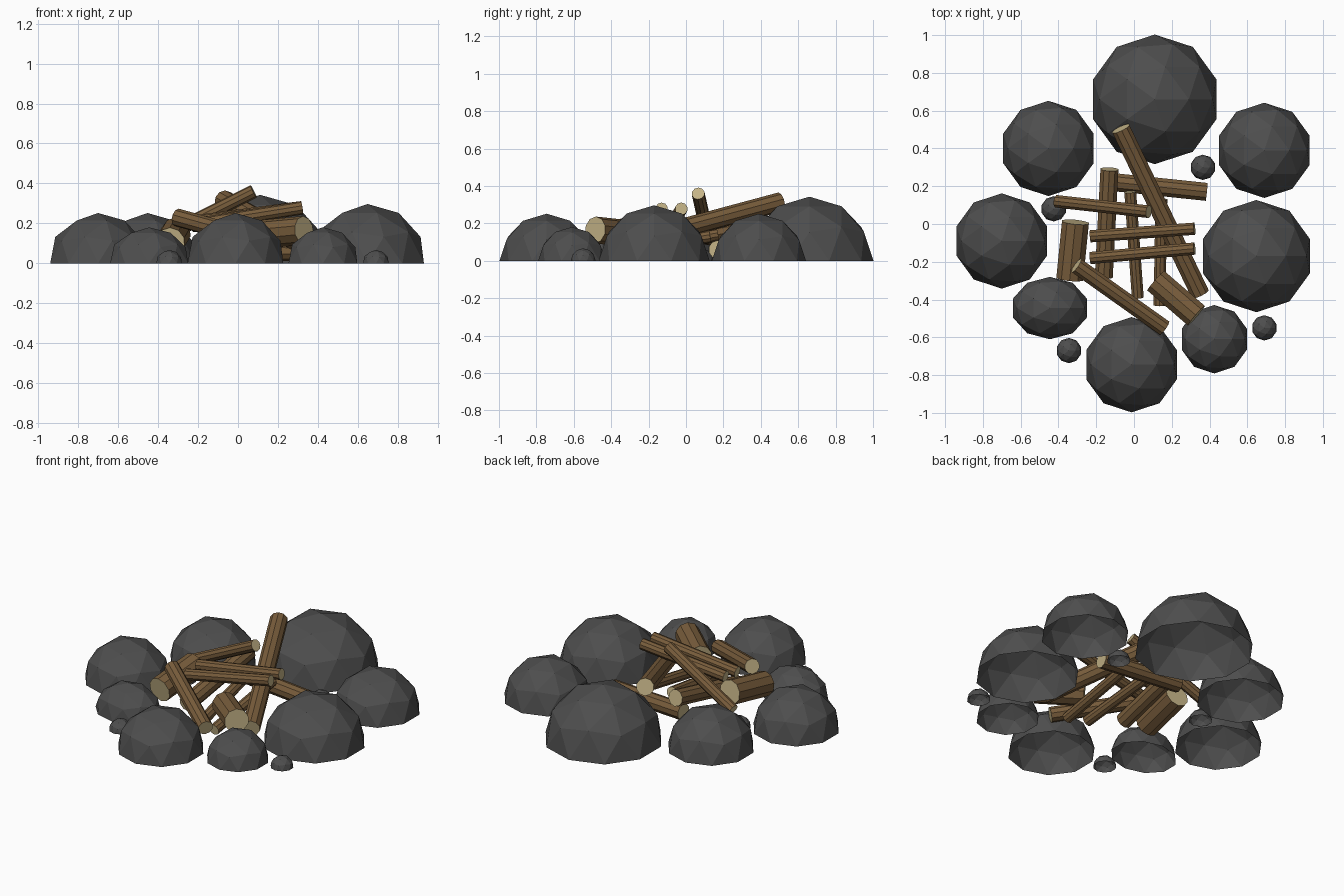
import bpy, bmesh
from mathutils import Vector

if "Cube" in bpy.data.objects:
    bpy.data.objects.remove(bpy.data.objects["Cube"])


def material(name, color):
    m = bpy.data.materials.new(name)
    m.diffuse_color = (*color, 1)
    m.use_nodes = True
    m.node_tree.nodes["Principled BSDF"].inputs["Base Color"].default_value = m.diffuse_color
    return m


STONE = material("stone", (0.075, 0.075, 0.075))
BARK = material("bark", (0.19, 0.11, 0.045))
WOOD = material("cut_wood", (0.55, 0.45, 0.24))


def finish(bm, name, mats):
    me = bpy.data.meshes.new(name)
    bm.to_mesh(me)
    bm.free()
    for m in mats:
        me.materials.append(m)
    ob = bpy.data.objects.new(name, me)
    bpy.context.collection.objects.link(ob)
    return ob


def rock(name, x, y, rx, ry=None, rz=None):
    # open half icosphere resting on the ground
    bm = bmesh.new()
    bmesh.ops.create_icosphere(bm, subdivisions=2, radius=1)
    low = [f for f in bm.faces if f.calc_center_median().z < 0]
    bmesh.ops.delete(bm, geom=low, context='FACES')
    ob = finish(bm, name, [STONE])
    ob.location = (x, y, 0)
    ob.scale = (rx, ry or rx, rz or rx)


def log(name, a, b, r, sides=10):
    # bark cylinder between two points with pale cut ends
    a, b = Vector(a), Vector(b)
    bm = bmesh.new()
    bmesh.ops.create_cone(bm, cap_ends=True, segments=sides, radius1=r,
                          radius2=r, depth=(b - a).length)
    for f in bm.faces:
        f.material_index = 1 if len(f.verts) > 4 else 0
    ob = finish(bm, name, [BARK, WOOD])
    ob.location = (a + b) / 2
    ob.rotation_mode = 'QUATERNION'
    ob.rotation_quaternion = (b - a).to_track_quat('Z', 'Y')


# ring of stones
rock("back_rock", 0.11, 0.66, 0.343)
rock("back_right_rock", 0.69, 0.39, 0.252)
rock("right_rock", 0.648, -0.17, 0.297)
rock("front_right_rock", 0.425, -0.61, 0.181)
rock("front_rock", -0.013, -0.745, 0.252)
rock("front_left_rock", -0.445, -0.445, 0.205, 0.165, 0.18)
rock("left_rock", -0.70, -0.09, 0.252)
rock("back_left_rock", -0.453, 0.40, 0.252)

# pebbles
for i, (x, y) in enumerate([(0.365, 0.30), (-0.425, 0.08),
                            (-0.345, -0.67), (0.69, -0.55)]):
    rock(f"pebble_{i + 1}", x, y, 0.067)

# pile of firewood
log("long_leaning_log", (0.35, -0.37, 0.08), (-0.07, 0.505, 0.315), 0.052)
log("back_log", (-0.14, 0.225, 0.07), (0.385, 0.17, 0.06), 0.05)
log("left_center_log", (-0.16, -0.28, 0.06), (-0.13, 0.29, 0.18), 0.05)
log("thick_left_log", (-0.34, -0.29, 0.105), (-0.31, 0.01, 0.156), 0.075)
log("thick_front_log", (0.33, -0.485, 0.165), (0.115, -0.30, 0.145), 0.072)
log("front_slanted_log", (0.16, -0.55, 0.10), (-0.305, -0.22, 0.23), 0.045)
log("rising_stick", (-0.41, 0.12, 0.115), (0.078, 0.065, 0.36), 0.035)
log("top_stick_back", (-0.23, -0.065, 0.205), (0.32, -0.025, 0.278), 0.034)
log("top_stick_front", (-0.23, -0.18, 0.19), (0.32, -0.13, 0.278), 0.034)
log("middle_stick", (0.02, -0.39, 0.04), (-0.02, 0.17, 0.14), 0.033)
log("right_stick", (0.135, -0.43, 0.035), (0.145, 0.13, 0.13), 0.033)
